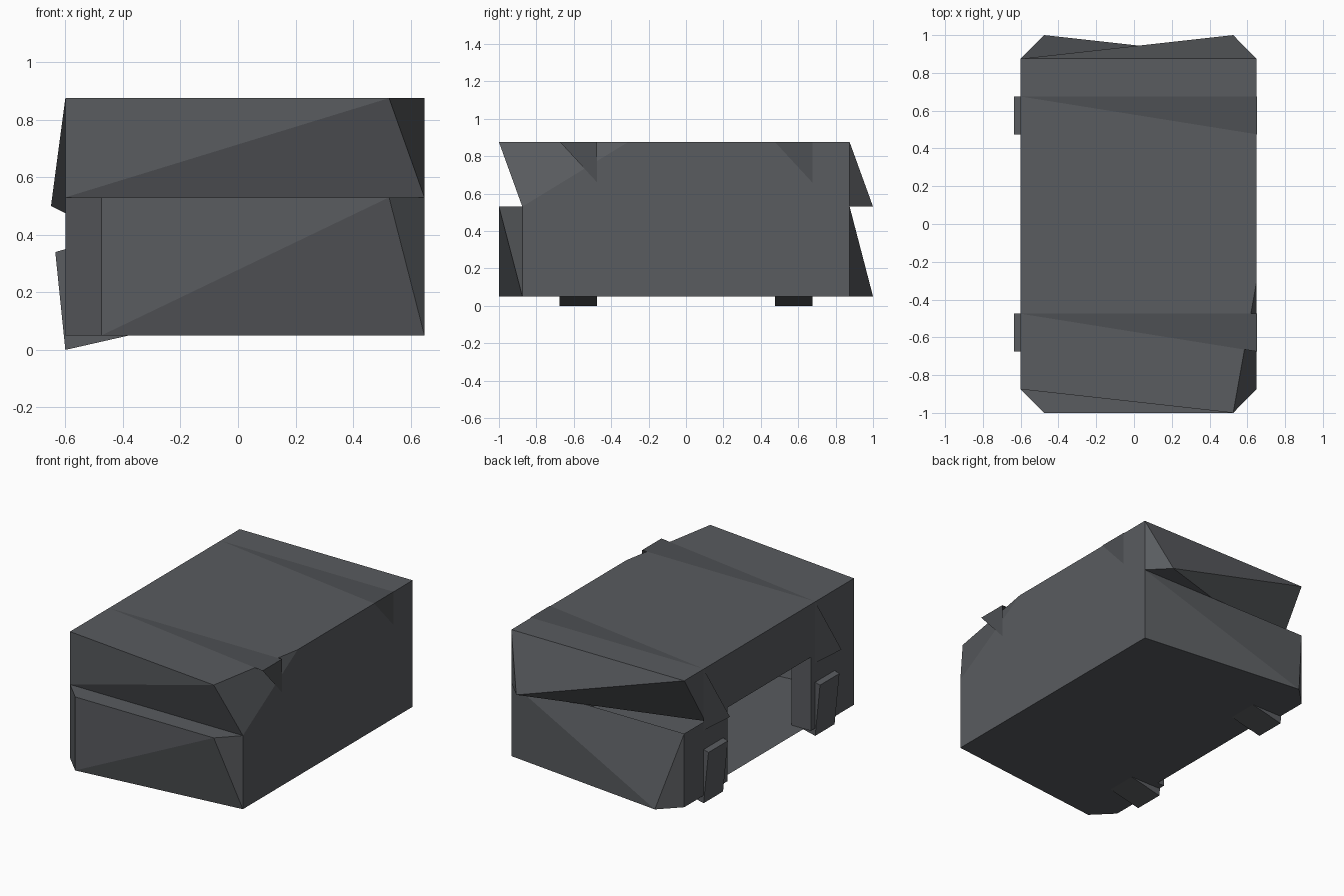
import bpy, bmesh
from mathutils import Vector

if "Cube" in bpy.data.objects:
    bpy.data.objects.remove(bpy.data.objects["Cube"])


def material(name, v):
    m = bpy.data.materials.new(name)
    m.diffuse_color = (v, v * 1.06, v * 1.15, 1)
    m.use_nodes = True
    m.node_tree.nodes["Principled BSDF"].inputs["Base Color"].default_value = m.diffuse_color
    return m


SHELL = material("dark_grey", 0.1)
STRAP = material("strap_grey", 0.075)


def build(name, faces, mat, centre):
    """Flat-faced mesh from polygons, each turned away from the centre."""
    bm = bmesh.new()
    for pts in faces:
        f = bm.faces.new([bm.verts.new(p) for p in pts])
        f.normal_update()
        if f.normal.dot(f.calc_center_median() - Vector(centre)) < 0:
            f.normal_flip()
    bmesh.ops.remove_doubles(bm, verts=bm.verts, dist=1e-5)
    me = bpy.data.meshes.new(name)
    bm.to_mesh(me)
    bm.free()
    me.materials.append(mat)
    ob = bpy.data.objects.new(name, me)
    bpy.context.collection.objects.link(ob)
    return ob


L, R = -0.6, 0.648            # side walls
LC, RC = -0.475, 0.525        # chamfered corners
Y = 0.875                     # end walls
B, M, T = 0.05, 0.53, 0.875   # floor, split line, top
N = 0.43                      # half width of side opening


def at(z, *xy):
    return [(x, y, z) for x, y in xy]


# lower tray: front faces, rim, back faces, floor and left wall pieces
fl, fr = (LC, -1, B), (RC, -1, M)
bk = (LC, 1, B)
tray = [
    [fl, fr, (LC, -1, M)],
    [fl, (R, -Y, B), fr],
    [fr, (R, -Y, B), (R, -Y, M)],
    [(L, -Y, B), fl, (LC, -1, M), (L, -Y, M)],
    at(M, (L, -Y), (LC, -1), (RC, -1), (R, -Y)),
    [bk, (R, Y, B), (R, Y, M)],
    [bk, (R, Y, M), (L, Y, M)],
    [bk, (L, Y, M), (L, Y, B)],
    at(B, (L, -Y), (LC, -1), (R, -Y), (R, Y), (LC, 1), (L, Y),
       (L, N), (L + 0.05, N), (L + 0.05, -N), (L, -N)),
    [(R, -Y, B), (R, Y, B), (R, Y, M), (R, -Y, M)],
]
for s in (-1, 1):
    tray.append([(L, s * Y, B), (L, s * N, B), (L, s * N, M), (L, s * Y, M)])
    tray.append([(L, s * N, B), (L + 0.14, s * N, B),
                 (L + 0.14, s * N, M), (L, s * N, M)])
build("tray", tray, SHELL, (0, 0, 0.3))

# lid: overhanging front edge, flared back edge, open inside
nose, ridge = (RC, -1, T), (R, -0.31, T)
tail, hinge = (RC, 1, M), (L, 0.66, M)
build("lid", [
    [(L, -Y, M), (R, -Y, M), nose],
    [(L, -Y, M), nose, (L, -Y, T)],
    [nose, (R, -Y, M), ridge],
    [(R, -Y, M), (R, Y, M), (R, Y, T), ridge],
    [(R, Y, M), tail, (R, Y, T)],
    [tail, (L, Y, T), (R, Y, T)],
    [tail, hinge, (L, Y, T)],
    [(R, Y, M), tail, hinge],
    [(L, -Y, M), hinge, (L, Y, T), (L, -Y, T)],
    [(L, -Y, T), nose, ridge, (R, Y, T), (L, Y, T)],
], SHELL, (0, 0, 0.7))

# straps, clasps and feet at both ends
for name, outer, inner in (("front", -0.475, -0.675), ("back", 0.675, 0.475)):
    build(name + "_strap", [
        [(L, outer, T + .002), (R + .002, inner, T + .002), (R + .002, outer, T + .002)],
        [(R + .002, inner, T + .002), (R + .002, outer, T + .002), (R + .002, outer, 0.66)],
    ], STRAP, (0, 0, 0.5))
    build(name + "_clasp", [
        [(L, outer, T), (L, outer, 0.475), (-0.65, inner, 0.5)],
    ], SHELL, (0, outer, 0.5))
    for part, prof in (
            ("latch", [(L, 0.35), (-0.635, 0.34), (L, 0), (L + .005, B)]),
            ("foot", [(L, B), (L, 0), (-0.38, B)])):
        ends = [[(x, y, z) for x, z in prof] for y in (inner, outer)]
        n = len(prof)
        sides = [[ends[0][i], ends[0][(i + 1) % n], ends[1][(i + 1) % n], ends[1][i]]
                 for i in range(n)]
        cx = sum(p[0] for p in prof) / n
        cz = sum(p[1] for p in prof) / n
        build(name + "_" + part, ends + sides, SHELL, (cx, (outer + inner) / 2, cz))
